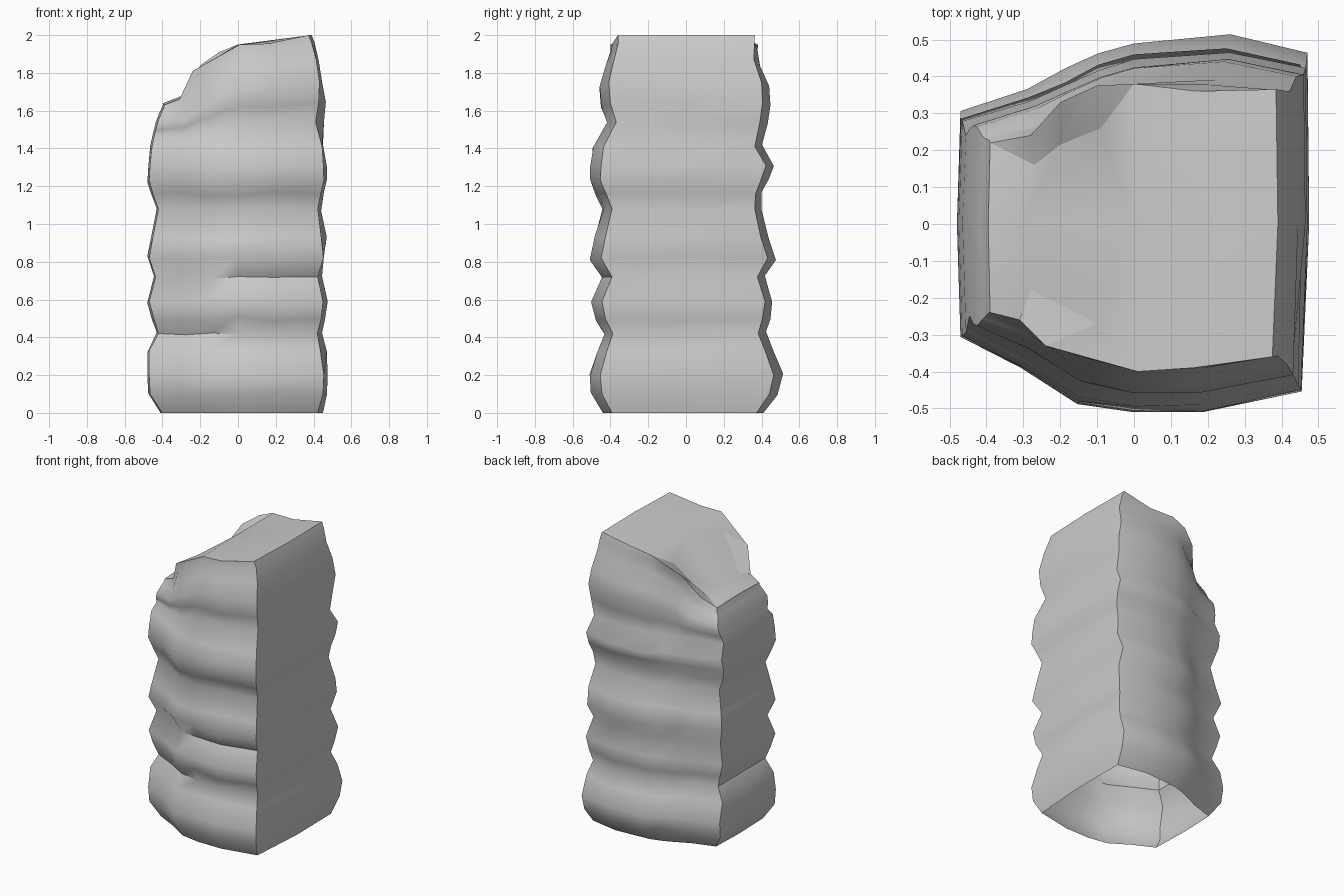
import bpy, bmesh, random
random.seed(4)

stone = bpy.data.materials.new("light grey stone")
stone.diffuse_color = (0.6, 0.6, 0.6, 1)

# Outline columns, counterclockwise from front left:
# outline factors (a, b), then the rim point (x, y, z), then how late
# the column leans in towards the rim
COLUMNS = [
    (-0.98, -0.60, -0.39, -0.24, 1.63, 8),
    (-0.64, -0.76, -0.31, -0.26, 1.66, 4),
    (-0.32, -0.95, -0.24, -0.33, 1.81, 4),
    (0.00, -1.00, 0.01, -0.40, 1.95, 10),
    (0.40, -1.00, 0.16, -0.39, 1.955, 10),
    (0.96, -0.89, 0.375, -0.36, 2.0, 10),
    (1.00, 0.00, 0.39, 0.00, 2.0, 10),
    (0.99, 0.91, 0.385, 0.365, 2.0, 10),
    (0.55, 1.00, 0.17, 0.36, 1.96, 10),
    (0.00, 0.96, 0.00, 0.38, 1.95, 8),
    (-0.20, 0.90, -0.10, 0.375, 1.91, 8),
    (-0.39, 0.82, -0.20, 0.33, 1.84, 6),
    (-0.60, 0.72, -0.28, 0.24, 1.68, 6),
    (-0.98, 0.60, -0.39, 0.22, 1.63, 8),
    (-1.00, 0.00, -0.395, 0.00, 1.64, 8),
]
CORNERS = (0, 5, 7, 13)

# Stacked layers: height, then reach to left, right, front and back
LAYERS = [
    (0.00, 0.41, 0.45, 0.44, 0.41),
    (0.10, 0.475, 0.47, 0.50, 0.485),
    (0.20, 0.48, 0.475, 0.51, 0.51),
    (0.33, 0.48, 0.47, 0.47, 0.46),
    (0.42, 0.43, 0.445, 0.435, 0.42),
    (0.50, 0.455, 0.46, 0.48, 0.445),
    (0.59, 0.48, 0.475, 0.50, 0.46),
    (0.72, 0.445, 0.445, 0.44, 0.415),
    (0.82, 0.48, 0.455, 0.505, 0.475),
    (0.93, 0.46, 0.47, 0.48, 0.435),
    (1.08, 0.43, 0.44, 0.44, 0.40),
    (1.16, 0.46, 0.455, 0.475, 0.405),
    (1.23, 0.48, 0.47, 0.51, 0.435),
    (1.31, 0.475, 0.47, 0.505, 0.465),
    (1.41, 0.465, 0.45, 0.49, 0.40),
    (1.54, 0.455, 0.455, 0.415, 0.43),
    (1.64, 0.445, 0.465, 0.45, 0.445),
    (1.75, 0.435, 0.445, 0.46, 0.44),
    (1.87, 0.42, 0.43, 0.43, 0.395),
    (1.96, 0.405, 0.42, 0.40, 0.395),
]
SHOULDER = 1.41  # layers above this are squeezed under the sloping rim

bm = bmesh.new()
n = len(COLUMNS)

# Rock walls
rings = []
for k, (z, left, right, front, back) in enumerate(LAYERS):
    ring = []
    for i, (a, b, rx, ry, rz, late) in enumerate(COLUMNS):
        x = a * (right if a > 0 else left)
        y = b * (back if b > 0 else front)
        if i == 5:  # front right corner follows the front ripples
            x = 0.22 + 0.46 * front
        h = z
        calm = 1
        if z > SHOULDER:
            s = (z - SHOULDER) / (2 - SHOULDER)
            h = SHOULDER + s * (rz - SHOULDER)
            # upper layers lean in towards the rim
            lean = s ** late
            x += (rx - x) * lean
            y += (ry - y) * lean
            calm = (rz - SHOULDER) / (2 - SHOULDER) * (1 - s)
        if 0 < k < len(LAYERS) - 1 and i not in CORNERS:
            y += random.uniform(-0.007, 0.005) * calm * (1 if b > 0 else -1)
            h += random.uniform(-0.012, 0.012) * calm
        ring.append(bm.verts.new((x, y, h)))
    rings.append(ring)
rim = [bm.verts.new(c[2:5]) for c in COLUMNS]
rings.append(rim)
for lower, upper in zip(rings, rings[1:]):
    for i in range(n):
        j = (i + 1) % n
        bm.faces.new((lower[i], lower[j], upper[j], upper[i]))

# Sloping top surface with a raised lip at the back left
f = bm.verts.new((-0.28, -0.18, 1.685))
l = bm.verts.new((-0.30, 0.02, 1.675))
p = bm.verts.new((-0.10, -0.27, 1.89))
m = bm.verts.new((0.0, 0.0, 1.95))
d1 = bm.verts.new((-0.09, 0.26, 1.87))
d2 = bm.verts.new((-0.20, 0.215, 1.75))
d3 = bm.verts.new((-0.27, 0.16, 1.665))
r = rim
for face in [(r[14], r[0], f, l), (r[13], r[14], l, d3), (r[0], r[1], f),
             (r[1], r[2], p, f), (r[2], r[3], p), (f, p, m, l),
             (p, r[3], m), (r[3], r[4], m), (r[4], r[5], r[6], m),
             (m, r[6], r[7], r[8]), (r[8], r[9], m),
             (l, m, d2, d3), (m, d1, d2), (m, r[9], d1),
             (r[9], r[10], d1), (r[10], r[11], d2, d1),
             (r[11], r[12], d3, d2), (r[12], r[13], d3)]:
    bm.faces.new(face)

# Smooth surfaces with crisp corners, rim, chipped facet and ledges
for face in bm.faces:
    face.smooth = True


def crease(*chain):
    for u, v in zip(chain, chain[1:]):
        edge = bm.edges.get((u, v))
        if edge:
            edge.smooth = False


for i in CORNERS:
    crease(*[ring[i] for ring in rings])
crease(*rim, rim[0])
crease(r[1], r[2], p, f, r[1])
crease(r[9], d1, d2, d3, r[13])
crease(*[rings[4][i] for i in (13, 14, 0, 1, 2, 3)])
crease(*rings[7][2:6])

mesh = bpy.data.meshes.new("rock_pillar")
bm.to_mesh(mesh)
bm.free()
mesh.materials.append(stone)
pillar = bpy.data.objects.new("rock_pillar", mesh)
bpy.context.collection.objects.link(pillar)
